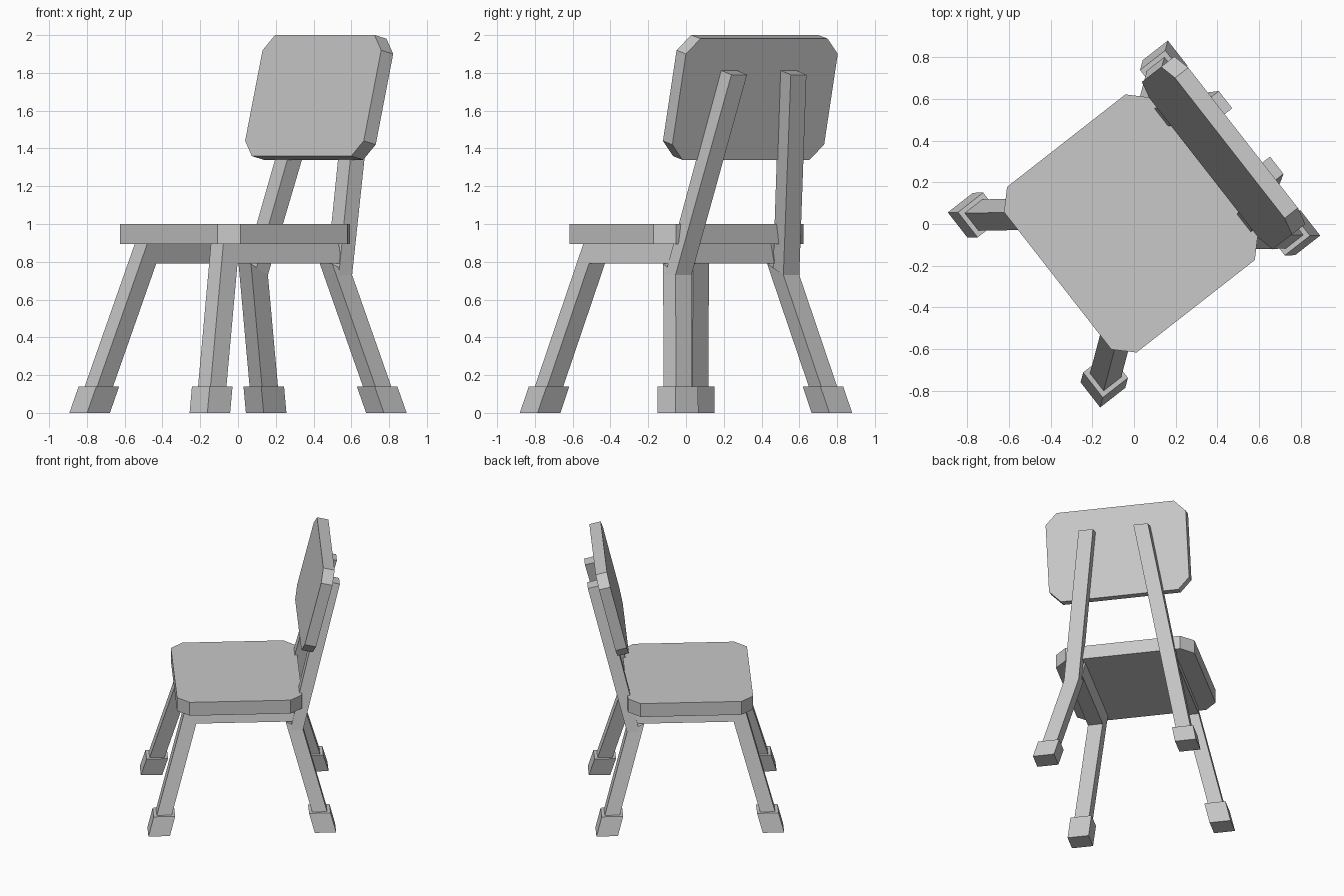
import bpy, bmesh, math
from mathutils import Matrix, Vector

if "Cube" in bpy.data.objects:
    bpy.data.objects.remove(bpy.data.objects["Cube"])

GREY = (0.58, 0.58, 0.58, 1)
mat = bpy.data.materials.new("plain grey")
mat.use_nodes = True
mat.diffuse_color = GREY
mat.node_tree.nodes["Principled BSDF"].inputs["Base Color"].default_value = GREY

TURN = Matrix.Rotation(math.radians(38), 4, "Z")   # chair stands turned
SPLAY_X, SPLAY_Y = 0.28, 0.212                     # leg lean per unit of height
FOOT_X, FOOT_Y = 0.593, 0.517


def loft(name, bottom, top):
    """Solid between two matching loops of points."""
    bm = bmesh.new()
    a = [bm.verts.new(TURN @ Vector(p)) for p in bottom]
    b = [bm.verts.new(TURN @ Vector(p)) for p in top]
    bm.faces.new(a)
    bm.faces.new(b)
    for i in range(len(a)):
        j = (i + 1) % len(a)
        bm.faces.new((a[i], a[j], b[j], b[i]))
    bmesh.ops.recalc_face_normals(bm, faces=bm.faces)
    mesh = bpy.data.meshes.new(name)
    bm.to_mesh(mesh)
    bm.free()
    mesh.materials.append(mat)
    obj = bpy.data.objects.new(name, mesh)
    bpy.context.collection.objects.link(obj)
    return obj


def octagon(hx, hy, c):
    """Rectangle with cut corners."""
    quarter = [(hx, hy - c), (hx - c, hy)]
    pts = quarter + [(-x, y) for x, y in reversed(quarter)]
    return pts + [(-x, -y) for x, y in pts]


def leg_y(z):
    return FOOT_Y - SPLAY_Y * z


def leg_ring(ex, side, half, z_front, z_back=None):
    """Square section of a splayed leg; ex is -1 at the front, 1 at the back."""
    ring = []
    for dx, dy in ((-1, -1), (1, -1), (1, 1), (-1, 1)):
        z = z_back if z_back is not None and dx > 0 else z_front
        ring.append((ex * (FOOT_X - SPLAY_X * z) + dx * half,
                     side * (leg_y(z) + dy * half), z))
    return ring


def box_ring(x0, x1, y0, y1, z0, z1, side):
    return [(x0, side * y0, z0), (x1, side * y0, z1),
            (x1, side * y1, z1), (x0, side * y1, z0)]


# Seat
outline = octagon(0.446, 0.504, 0.086)
loft("seat", *[[(x - 0.01, y + 0.011, z) for x, y in outline] for z in (0.895, 1.0)])

# Backrest, leaning back
lean = math.atan(0.244)
up = Vector((math.sin(lean), 0, math.cos(lean)))
back = Vector((math.cos(lean), 0, -math.sin(lean)))
centre = Vector((0.508, 0.004, 1.68))
panel = [centre + up * h + Vector((0, y, 0)) for h, y in octagon(0.33, 0.51, 0.083)]
loft("backrest", panel, [p + back * 0.083 for p in panel])

W = 0.0535
for side, label in ((1, "left"), (-1, "right")):
    # Feet
    for ex, end in ((-1, "front"), (1, "back")):
        loft(f"{end}_{label}_foot", leg_ring(ex, side, 0.0765, 0),
             leg_ring(ex, side, 0.0765, 0.14))
    # Legs
    loft(f"front_{label}_leg", leg_ring(-1, side, W, 0.12), leg_ring(-1, side, W, 0.9))
    loft(f"back_{label}_leg", leg_ring(1, side, W, 0.12),
         leg_ring(1, side, W, 0.79, 0.73))
    # Side rail under the seat
    rails = [box_ring(-0.36, 0.38, leg_y(z) - W, leg_y(z) + W, z, z, side)
             for z in (0.79, 0.9)]
    loft(f"{label}_side_rail", *rails)
    # Backrest post
    y = leg_y(0.73)
    loft(f"{label}_back_post",
         box_ring(0.352, 0.442, y - W, y + W, 0.73, 0.73, side),
         box_ring(0.618, 0.713, 0.147, 0.252, 1.815, 1.79, side))
